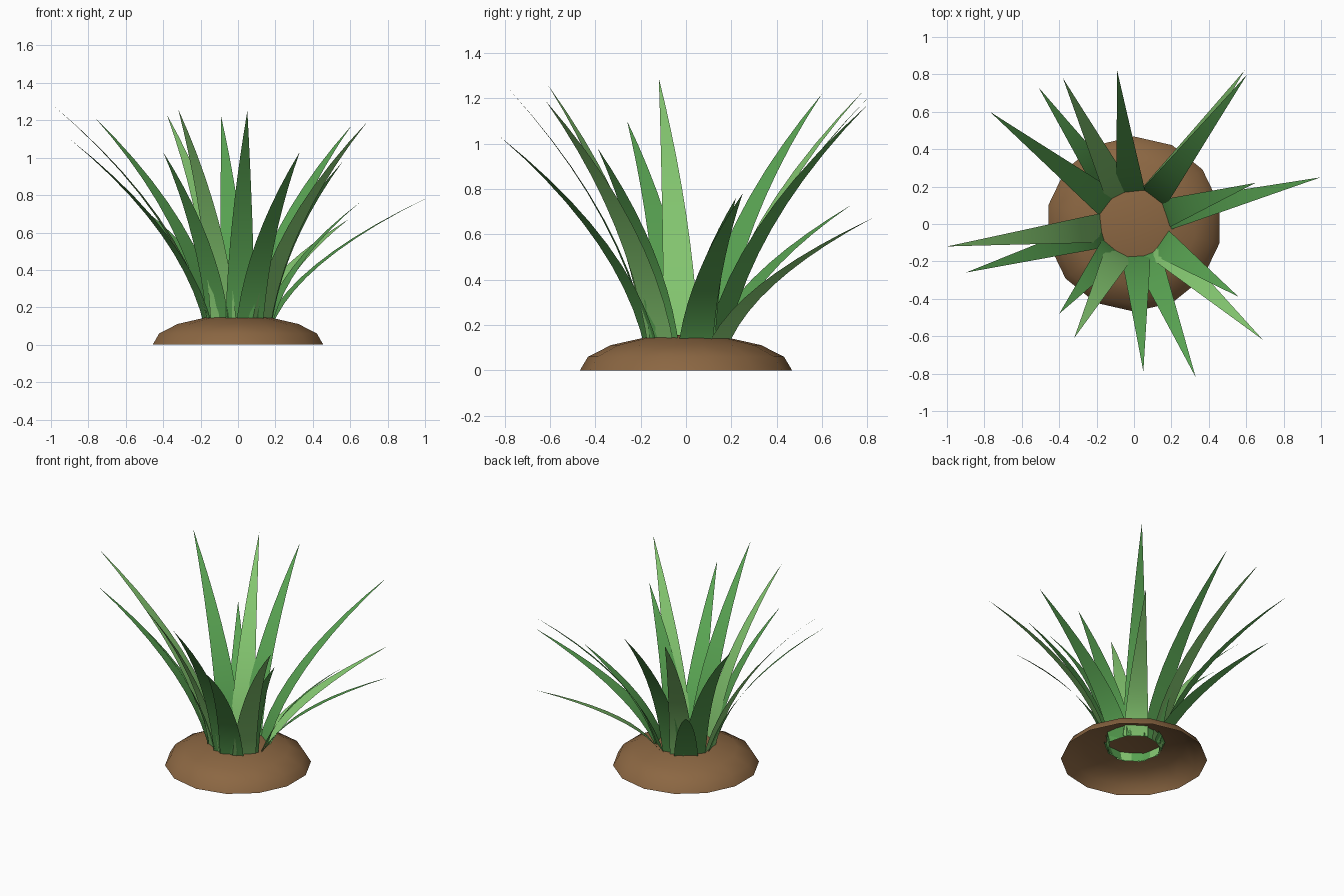
import bpy, bmesh, math
from mathutils import Vector

cube = bpy.data.objects.get("Cube")
if cube:
    bpy.data.objects.remove(cube, do_unlink=True)


def material(name, rgb):
    m = bpy.data.materials.new(name)
    m.use_nodes = True
    m.diffuse_color = (*rgb, 1)
    m.node_tree.nodes["Principled BSDF"].inputs["Base Color"].default_value = (*rgb, 1)
    return m


SOIL = material("soil_brown", (0.26, 0.135, 0.055))
GREEN = material("leaf_green", (0.10, 0.37, 0.085))
LIGHT = material("light_leaf_green", (0.235, 0.58, 0.165))


def add_object(name, bm, mat):
    mesh = bpy.data.meshes.new(name)
    for f in bm.faces:
        f.smooth = True
    bm.to_mesh(mesh)
    bm.free()
    mesh.materials.append(mat)
    ob = bpy.data.objects.new(name, mesh)
    bpy.context.collection.objects.link(ob)
    return ob


# Soil mound: upper half of a flattened sphere, open underneath
bm = bmesh.new()
bmesh.ops.create_uvsphere(bm, u_segments=14, v_segments=8, radius=1)
bmesh.ops.delete(bm, geom=[v for v in bm.verts if v.co.z < -0.01], context='VERTS')
bmesh.ops.scale(bm, vec=(0.468, 0.468, 0.157), verts=bm.verts)
add_object("soil_mound", bm, SOIL)

# Leaf tips in order around the clump; every third leaf is the lighter green
TIPS = [(1.0, 0.25, 0.78), (0.65, 0.22, 0.76), (0.59, 0.82, 0.67), (0.605, 0.80, 1.17),
        (-0.09, 0.82, 1.22), (-0.38, 0.78, 1.23), (-0.51, 0.73, 0.73), (-0.77, 0.60, 1.22),
        (-1.0, -0.12, 1.29), (-0.90, -0.26, 1.10), (-0.40, -0.48, 1.03), (-0.32, -0.61, 1.26),
        (0.05, -0.79, 1.25), (0.33, -0.82, 1.03), (0.69, -0.62, 1.19), (0.56, -0.39, 0.98)]
BASE_R, BASE_Z, WIDTH, STEPS = 0.16, 0.08, 0.155, 10


def leaf(name, tip, mat):
    """Single-sheet blade that leans outward and narrows to a point."""
    x, y, z = tip
    reach = math.hypot(x, y)
    out = Vector((x / reach, y / reach, 0))
    side = Vector((-out.y, out.x, 0))
    bm = bmesh.new()
    rows = []
    for i in range(STEPS):
        t = i / STEPS
        r = BASE_R + (reach - BASE_R) * (0.3 * t + 0.7 * t * t)
        c = out * r + Vector((0, 0, BASE_Z + (z - BASE_Z) * t))
        half = side * WIDTH / 2 * (1 - t ** 1.7)
        rows.append((bm.verts.new(c - half), bm.verts.new(c + half)))
    for (a, b), (c, d) in zip(rows, rows[1:]):
        bm.faces.new((b, d, c, a)[::-1])
    a, b = rows[-1]
    bm.faces.new((a, b, bm.verts.new(tip)))
    # upper surface faces up and towards the middle
    for f in bm.faces:
        f.normal_update()
        if f.normal.z < 0:
            f.normal_flip()
    return add_object(name, bm, mat)


for i, tip in enumerate(TIPS):
    leaf(f"leaf_{i + 1:02d}", tip, LIGHT if i % 3 == 2 else GREEN)
